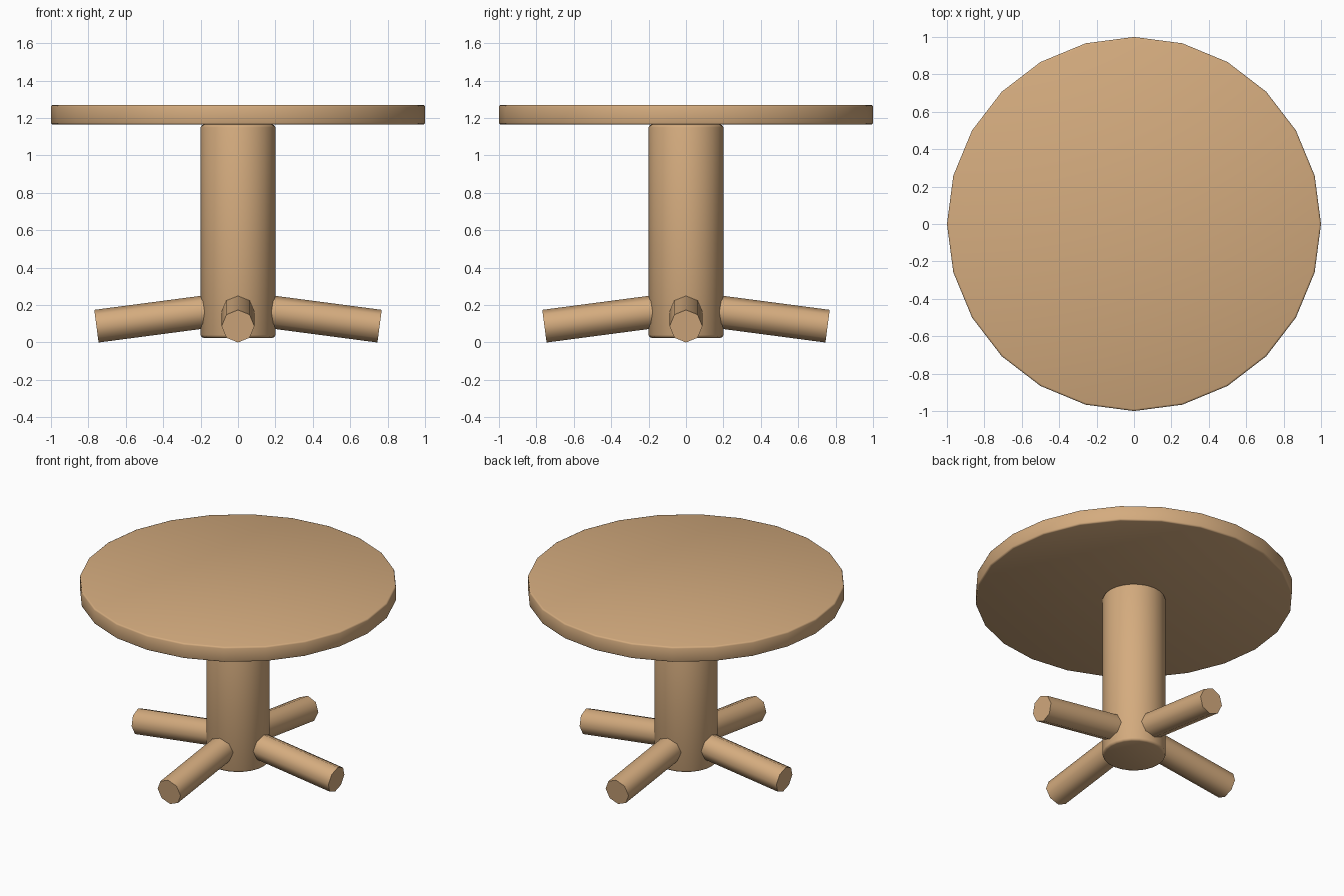
import bpy
from math import radians, pi, sin, cos
from mathutils import Matrix

cube = bpy.data.objects.get("Cube")
if cube:
    bpy.data.objects.remove(cube, do_unlink=True)

# Wood colour
wood = bpy.data.materials.new("tan_wood")
wood.use_nodes = True
tan = (0.66, 0.41, 0.21, 1)
wood.diffuse_color = tan
wood.node_tree.nodes["Principled BSDF"].inputs["Base Color"].default_value = tan


def cylinder(name, sides, radius, depth, bevel=0):
    bpy.ops.mesh.primitive_cylinder_add(vertices=sides, radius=radius, depth=depth)
    ob = bpy.context.object
    ob.name = name
    ob.data.materials.append(wood)
    if bevel:
        mod = ob.modifiers.new("soft_rim", "BEVEL")
        mod.width = bevel
        mod.segments = 2
        mod.limit_method = "ANGLE"
        mod.angle_limit = radians(50)
        bpy.ops.object.modifier_apply(modifier=mod.name)
    bpy.ops.object.shade_smooth_by_angle(angle=radians(50))
    return ob


# Round top
top = cylinder("table_top", 24, 1.0, 0.105, 0.01)
top.location.z = 1.2175

# Central column
column = cylinder("column", 24, 0.2, 1.14, 0.015)
column.location.z = 0.595

# Four sloping octagonal feet, starting inside the column
tilt = radians(7.5)
length, reach, radius = 0.7, 0.757, 0.088
for i, side in enumerate(("left", "back", "right", "front")):
    foot = cylinder(side + "_foot", 8, radius, length)
    mid_x = reach - cos(tilt) * length / 2
    mid_z = radius * cos(tilt) + sin(tilt) * length / 2
    foot.matrix_world = (Matrix.Rotation(i * pi / 2, 4, "Z")
                         @ Matrix.Translation((mid_x, 0, mid_z))
                         @ Matrix.Rotation(pi / 2 + tilt, 4, "Y"))
